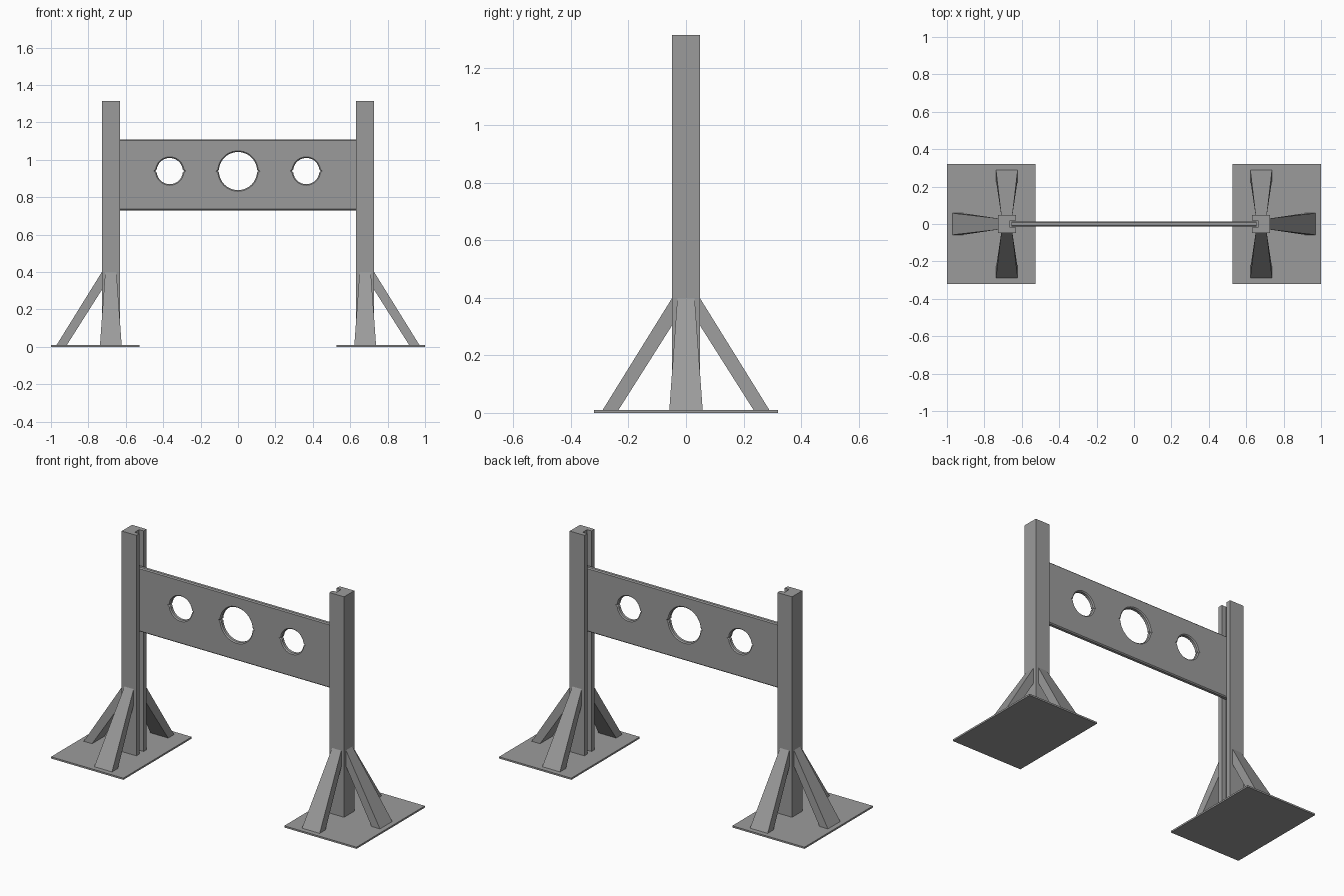
import bpy, bmesh, math
from mathutils import Vector

cube = bpy.data.objects.get("Cube")
if cube:
    bpy.data.objects.remove(cube)

GREY = (0.33, 0.33, 0.33, 1)
grey = bpy.data.materials.new("grey wood")
grey.use_nodes = True
grey.diffuse_color = GREY
grey.node_tree.nodes["Principled BSDF"].inputs["Base Color"].default_value = GREY

POST_X, POST_HALF = 0.68, 0.048
PLATE_TOP, POST_TOP = 0.01, 1.315
SPLIT_Z = 0.94
HOLES = [(-0.365, 0.07), (0, 0.102), (0.365, 0.07)]


def finish(name, bm):
    bmesh.ops.recalc_face_normals(bm, faces=bm.faces)
    mesh = bpy.data.meshes.new(name)
    bm.to_mesh(mesh)
    bm.free()
    mesh.materials.append(grey)
    obj = bpy.data.objects.new(name, mesh)
    bpy.context.collection.objects.link(obj)
    return obj


def prism(name, outline, offset, bevel_edge=None):
    """Extrude a closed outline of 3D points along an offset."""
    bm = bmesh.new()
    face = bm.faces.new([bm.verts.new(p) for p in outline])
    new = bmesh.ops.extrude_face_region(bm, geom=[face], use_keep_orig=True)
    verts = [v for v in new["geom"] if isinstance(v, bmesh.types.BMVert)]
    bmesh.ops.translate(bm, verts=verts, vec=offset)
    if bevel_edge:
        edges = [e for e in bm.edges if bevel_edge(e)]
        bmesh.ops.bevel(bm, geom=edges, offset=0.006, segments=1,
                        affect='EDGES', clamp_overlap=True)
    return finish(name, bm)


def brace(name, origin, direction):
    """Slanted support that widens toward its foot."""
    out = Vector(direction)
    side = Vector((-out.y, out.x, 0))
    profile = [(POST_HALF, 0.4, 0.03), (0.29, PLATE_TOP, 0.058),
               (0.235, PLATE_TOP, 0.058), (POST_HALF, 0.305, 0.03)]
    bm = bmesh.new()
    rings = [[bm.verts.new(Vector(origin) + out * r + side * w * s + Vector((0, 0, z)))
              for r, z, w in profile] for s in (-1, 1)]
    for ring in rings:
        bm.faces.new(ring)
    for i in range(4):
        j = (i + 1) % 4
        bm.faces.new((rings[0][i], rings[0][j], rings[1][j], rings[1][i]))
    finish(name, bm)


# Plates, grooved posts and braces on each side
for label, s in (("left", 1), ("right", -1)):
    plate = [(s * x, y, 0) for x, y in ((0.527, -0.32), (1, -0.32), (1, 0.32), (0.527, 0.32))]
    prism(label + "_base_plate", plate, (0, 0, PLATE_TOP))

    inner, outer, h = POST_X - POST_HALF, POST_X + POST_HALF, POST_HALF
    groove, depth = 0.02, inner + 0.03
    section = [(inner, -h), (outer, -h), (outer, h), (inner, h),
               (inner, groove), (depth, groove), (depth, -groove), (inner, -groove)]
    prism(label + "_post", [(s * x, y, PLATE_TOP) for x, y in section],
          (0, 0, POST_TOP - PLATE_TOP))

    for part, way in (("front", (0, -1, 0)), ("back", (0, 1, 0)), ("outer", (s, 0, 0))):
        brace(f"{label}_{part}_brace", (s * POST_X, 0, 0), way)


def board(name, far_z, up):
    """Half of the stock, with half-round cut-outs along the split."""
    end, thick, steps, nick = 0.655, 0.014, 20, 0.007
    outline = [(-end, SPLIT_Z)]
    for cx, r in HOLES:
        outline.append((cx - r - nick, SPLIT_Z))
        for i in range(steps + 1):
            a = math.pi * (1 - i / steps)
            rise = max(r * math.sin(a), nick)
            outline.append((cx + r * math.cos(a), SPLIT_Z + up * rise))
        outline.append((cx + r + nick, SPLIT_Z))
    outline += [(end, SPLIT_Z), (end, far_z), (-end, far_z)]

    # Soften the long free edge and the rims of the cut-outs
    def rim(e):
        a, b = (v.co for v in e.verts)
        return (abs(a.y - b.y) < 1e-5 and abs(a.x - b.x) > 1e-5
                and not (abs(a.z - SPLIT_Z) < 1e-5 and abs(b.z - SPLIT_Z) < 1e-5))

    prism(name, [(x, -thick, z) for x, z in outline], (0, 2 * thick, 0), rim)


board("lower_board", 0.73, -1)
board("upper_board", 1.11, 1)
